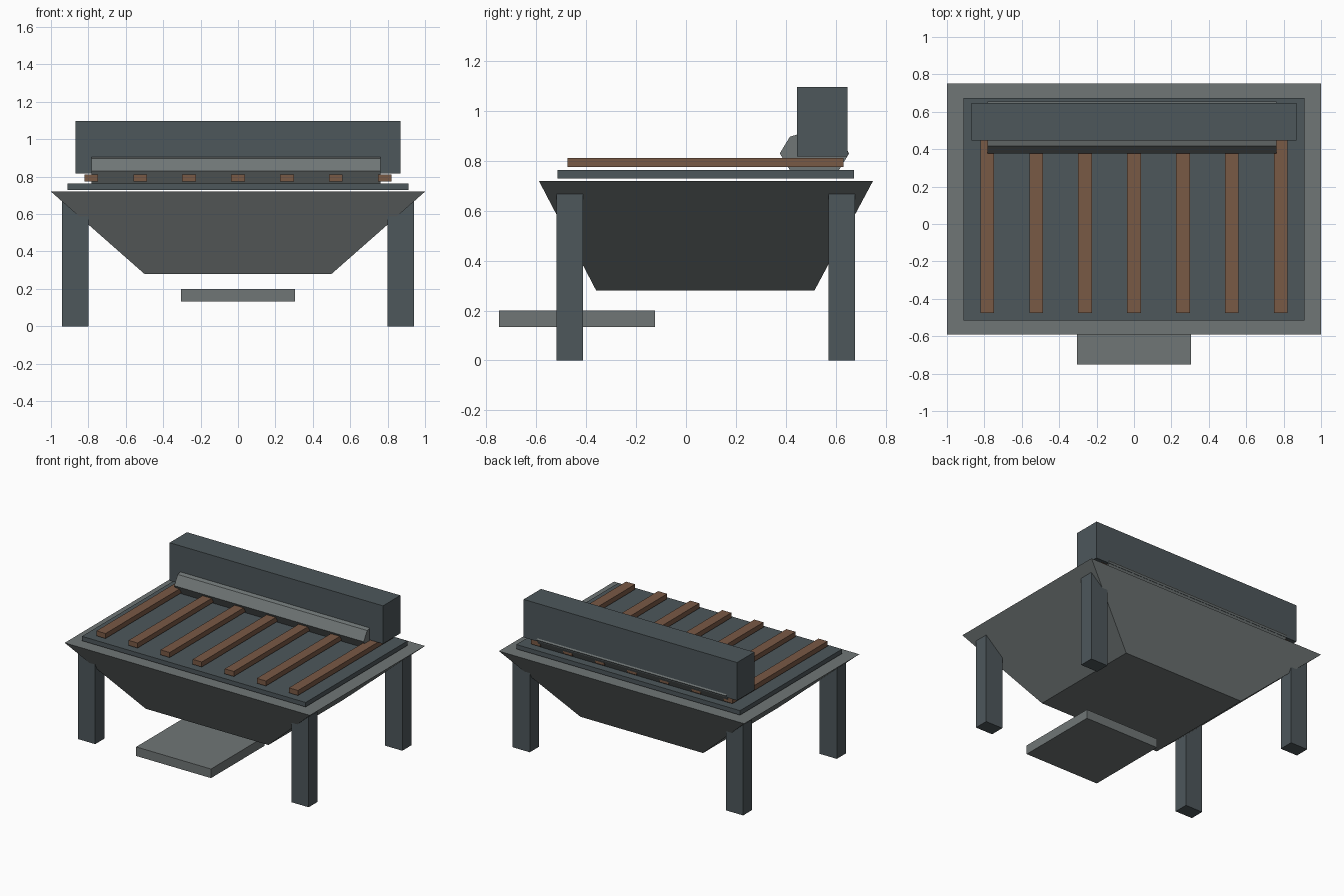
import bpy, bmesh

if "Cube" in bpy.data.objects:
    bpy.data.objects.remove(bpy.data.objects["Cube"])


def material(name, rgb):
    mat = bpy.data.materials.new(name)
    mat.diffuse_color = (*rgb, 1)
    mat.use_nodes = True
    mat.node_tree.nodes["Principled BSDF"].inputs["Base Color"].default_value = mat.diffuse_color
    return mat


def finish(name, bm, mat):
    """Turn a bmesh into a named object with one material."""
    bmesh.ops.recalc_face_normals(bm, faces=bm.faces[:])
    mesh = bpy.data.meshes.new(name)
    bm.to_mesh(mesh)
    bm.free()
    mesh.materials.append(mat)
    ob = bpy.data.objects.new(name, mesh)
    bpy.context.collection.objects.link(ob)
    return ob


def box(name, lo, hi, mat):
    """Axis-aligned box from its low and high corners."""
    bm = bmesh.new()
    bmesh.ops.create_cube(bm, size=1)
    for v in bm.verts:
        v.co = [l + (c + 0.5) * (h - l) for c, l, h in zip(v.co, lo, hi)]
    return finish(name, bm, mat)


wood = material("brown_slat", (0.19, 0.10, 0.06))
steel = material("grey_steel", (0.16, 0.18, 0.18))
frame = material("dark_blue_steel", (0.075, 0.095, 0.105))

# Tapered hopper, closed on top
hopper = box("hopper", (-1, -0.59, 0.28), (1, 0.75, 0.72), steel)
for v in hopper.data.vertices:
    if v.co.z < 0.5:
        v.co.x *= 0.5
        v.co.y = -0.36 if v.co.y < 0 else 0.515

# Four legs
for side, x in (("left", -0.87), ("right", 0.87)):
    for end, y in (("front", -0.467), ("back", 0.624)):
        box(f"{end}_{side}_leg", (x - 0.07, y - 0.053, 0), (x + 0.07, y + 0.053, 0.67), frame)

# Discharge tray under the hopper
box("tray", (-0.305, -0.75, 0.133), (0.305, -0.125, 0.20), steel)

# Deck plate with its row of slats
box("deck_plate", (-0.912, -0.515, 0.73), (0.912, 0.673, 0.763), frame)
for i in range(7):
    x = (i - 3) * 0.2615
    box(f"slat_{i + 1}", (x - 0.037, -0.475, 0.775), (x + 0.037, 0.632, 0.812), wood)

# Flattened eight-sided roller
bm = bmesh.new()
bmesh.ops.create_cone(bm, cap_ends=True, segments=8, radius1=1, radius2=1, depth=1.545)
for v in bm.verts:
    x, y, z = v.co
    v.co = (z - 0.011, 0.515 + 0.139 * x, 0.83 + 0.095 * y)
finish("roller", bm, steel)

# Hood over the roller
box("hood", (-0.87, 0.446, 0.817), (0.87, 0.648, 1.097), frame)
